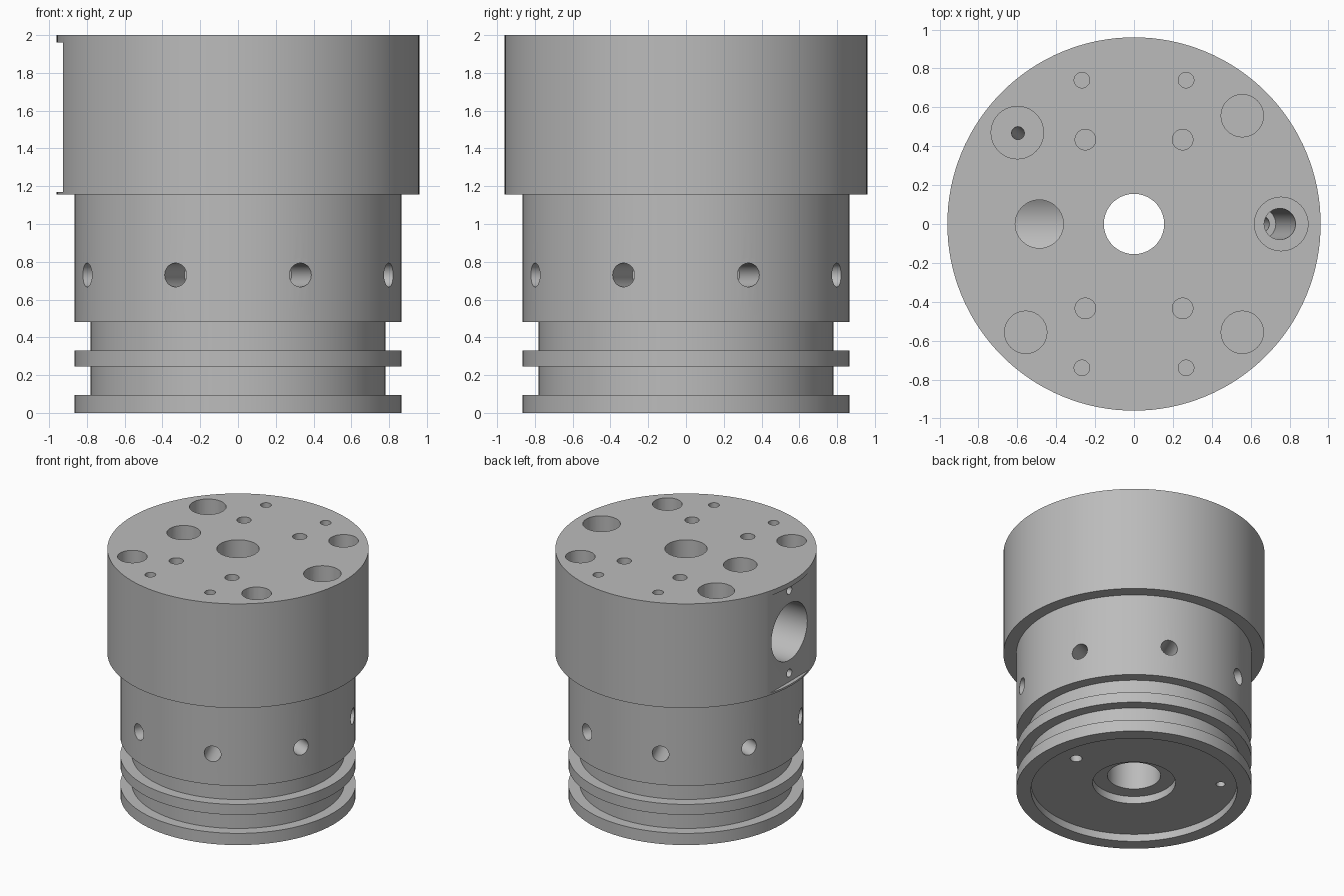
import bpy, bmesh, math
from mathutils import Vector

old = bpy.data.objects.get("Cube")
if old:
    bpy.data.objects.remove(old, do_unlink=True)

# Plain metal
metal = bpy.data.materials.new("grey_metal")
metal.use_nodes = True
grey = (0.5, 0.5, 0.5, 1)
metal.diffuse_color = grey
metal.node_tree.nodes["Principled BSDF"].inputs["Base Color"].default_value = grey


def make_object(name, bm):
    bmesh.ops.recalc_face_normals(bm, faces=bm.faces)
    mesh = bpy.data.meshes.new(name)
    bm.to_mesh(mesh)
    bm.free()
    mesh.materials.append(metal)
    ob = bpy.data.objects.new(name, mesh)
    bpy.context.collection.objects.link(ob)
    return ob


def lathe(name, profile, steps=128):
    """Revolve a closed (radius, height) loop around z."""
    bm = bmesh.new()
    verts = [bm.verts.new((r, 0, z)) for r, z in profile]
    edges = [bm.edges.new((v, verts[i - 1])) for i, v in enumerate(verts)]
    bmesh.ops.spin(bm, geom=verts + edges, cent=(0, 0, 0), axis=(0, 0, 1),
                   angle=math.tau, steps=steps)
    bmesh.ops.remove_doubles(bm, verts=bm.verts, dist=0.0001)
    return make_object(name, bm)


# Stepped body with ring grooves, underside recess and stepped bore
R_HEAD, R_BODY, R_GROOVE = 0.96, 0.865, 0.78
body = lathe("manifold_body", [
    (0.155, 2), (R_HEAD, 2), (R_HEAD, 1.155), (R_BODY, 1.155),
    (R_BODY, 0.48), (R_GROOVE, 0.48), (R_GROOVE, 0.33), (R_BODY, 0.33),
    (R_BODY, 0.245), (R_GROOVE, 0.245), (R_GROOVE, 0.095), (R_BODY, 0.095),
    (R_BODY, 0), (0.757, 0), (0.757, 0.06), (0.305, 0.06), (0.305, 0.12),
    (0.195, 0.12), (0.195, 0.6), (0.155, 0.6)])


def cut(cutter):
    """Subtract a cutter from the body and remove it."""
    cutter.hide_render = True
    mod = body.modifiers.new("cut", "BOOLEAN")
    mod.operation, mod.solver, mod.object = "DIFFERENCE", "EXACT", cutter
    bpy.context.view_layer.objects.active = body
    bpy.ops.object.modifier_apply(modifier=mod.name)
    bpy.data.objects.remove(cutter, do_unlink=True)


def drill(start, end, radius, segments=40):
    """Cut a round hole between two points."""
    a, b = Vector(start), Vector(end)
    bm = bmesh.new()
    bmesh.ops.create_cone(bm, cap_ends=True, segments=segments, radius1=radius,
                          radius2=radius, depth=(b - a).length)
    bm.transform((b - a).to_track_quat("Z", "Y").to_matrix().to_4x4())
    bmesh.ops.translate(bm, verts=bm.verts, vec=(a + b) / 2)
    cut(make_object("drill_cutter", bm))


def top_hole(x, y, radius, depth):
    drill((x, y, 2.05), (x, y, 2 - depth), radius)


# Flat pad on the right side of the head
bm = bmesh.new()
bmesh.ops.create_cube(bm, size=1)
bmesh.ops.scale(bm, verts=bm.verts, vec=(0.2, 1, 0.79))
bmesh.ops.translate(bm, verts=bm.verts, vec=(-1.027, 0, 1.565))
cut(make_object("pad_cutter", bm))

# Side port with its two screw holes
PORT_Z = 1.575
drill((-1.1, 0, PORT_Z), (-0.36, 0, PORT_Z), 0.23, 64)
for side in (-1, 1):
    z = PORT_Z + side * 0.335
    drill((-1.1, 0, z), (-0.7, 0, z), 0.032)

# Screw holes in the top
for sx in (-1, 1):
    for sy in (-1, 1):
        top_hole(sx * 0.268, sy * 0.74, 0.04, 0.4)
        top_hole(sx * 0.25, sy * 0.434, 0.053, 0.4)
        if (sx, sy) != (-1, 1):
            top_hole(sx * 0.557, sy * 0.557, 0.109, 0.5)

# Vertical passage into the side port
top_hole(-0.487, 0, 0.124, 0.4)

# Counterbored passages that slant inward to the underside
top_hole(0.757, 0, 0.138, 0.5)
drill((0.757, 0, 1.55), (0.65, 0, 0.75), 0.08)
drill((0.66, 0, 0.8), (0.55, 0, 0.03), 0.044)
top_hole(-0.6, 0.47, 0.135, 0.5)
drill((-0.6, 0.47, 1.55), (-0.5, 0.39, 0.03), 0.033)

# Ring of radial holes around the lower body
for i in range(8):
    a = math.radians(22.5 + 45 * i)
    c, s = math.cos(a), math.sin(a)
    drill((c, s, 0.73), (0.59 * c, 0.59 * s, 0.73), 0.063)

# Smooth walls with crisp rims
bpy.ops.object.select_all(action="DESELECT")
body.select_set(True)
bpy.context.view_layer.objects.active = body
bpy.ops.object.shade_smooth_by_angle(angle=math.radians(30))
